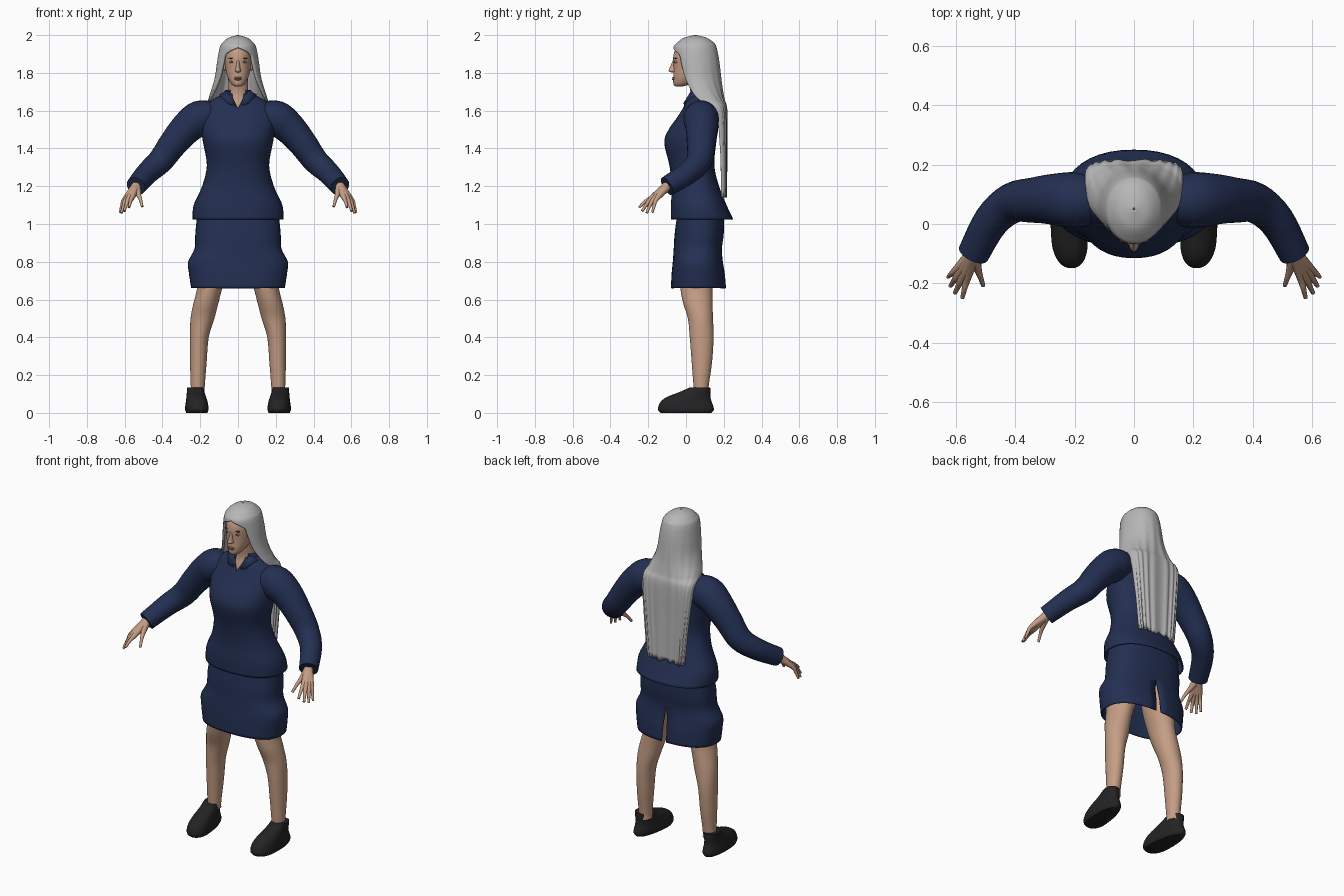
import bpy, bmesh, math, random
from mathutils import Vector

random.seed(4)
if "Cube" in bpy.data.objects:
    bpy.data.objects.remove(bpy.data.objects["Cube"], do_unlink=True)


def material(name, r, g, b):
    m = bpy.data.materials.new(name)
    m.use_nodes = True
    m.diffuse_color = (r, g, b, 1)
    node = m.node_tree.nodes["Principled BSDF"]
    node.inputs["Base Color"].default_value = (r, g, b, 1)
    node.inputs["Roughness"].default_value = 0.8
    return m


NAVY = material("navy cloth", 0.017, 0.029, 0.085)
SKIN = material("skin", 0.56, 0.34, 0.235)
HAIR = material("silver hair", 0.47, 0.47, 0.47)
SHOE = material("black leather", 0.017, 0.017, 0.017)
LIP = material("lip", 0.40, 0.17, 0.13)
WHITE = material("eye white", 0.6, 0.56, 0.52)
BROWN = material("dark brown", 0.06, 0.035, 0.025)


def spline(rows, n):
    """Catmull-Rom interpolation of rows of numbers."""
    out = []
    for i in range(len(rows) - 1):
        a, b, c, d = (rows[max(i - 1, 0)], rows[i], rows[i + 1], rows[min(i + 2, len(rows) - 1)])
        for k in range(n):
            t = k / n
            out.append([q + t * (r - p) / 2 + t * t * (p - 2.5 * q + 2 * r - s / 2)
                        + t ** 3 * (1.5 * (q - r) + (s - p) / 2) for p, q, r, s in zip(a, b, c, d)])
    return out + [list(rows[-1])]


def power(v, p):
    return math.copysign(abs(v) ** p, v)


def ring(z, hw, yf, ym, yb, gap=0, p=1, cx=0, start=0, n=40):
    """Horizontal outline, open by gap degrees each side of its start angle."""
    g = math.radians(max(gap, 0))
    pts = []
    for k in range(n + 1):
        a = start + g + (2 * math.pi - 2 * g) * k / n
        c = math.cos(a)
        depth = ym - yf if c > 0 else yb - ym
        pts.append(Vector((cx + hw * power(math.sin(a), p), ym - depth * power(c, p), z)))
    return pts


def finish(name, bm, mat, mirror=False, thick=0):
    me = bpy.data.meshes.new(name)
    bm.to_mesh(me)
    bm.free()
    ob = bpy.data.objects.new(name, me)
    bpy.context.collection.objects.link(ob)
    me.materials.append(mat)
    bpy.ops.object.select_all(action='DESELECT')
    ob.select_set(True)
    bpy.context.view_layer.objects.active = ob
    bpy.ops.object.shade_smooth_by_angle(angle=math.radians(50))
    if thick:
        mod = ob.modifiers.new("thickness", 'SOLIDIFY')
        mod.thickness, mod.offset = thick, -1
    if mirror:
        ob.modifiers.new("mirror", 'MIRROR').use_mirror_merge = False
    return ob


def loft(name, rings, mat, closed=True, **options):
    bm = bmesh.new()
    rows = [[bm.verts.new(p) for p in r] for r in rings]
    for lo, hi in zip(rows, rows[1:]):
        for j in range(len(lo) - 1):
            bm.faces.new((lo[j], lo[j + 1], hi[j + 1], hi[j]))
    if closed:
        bm.faces.new(rows[0][:-1][::-1])
        bm.faces.new(rows[-1][:-1])
    bmesh.ops.remove_doubles(bm, verts=bm.verts, dist=0.00005)
    if closed:
        bmesh.ops.recalc_face_normals(bm, faces=bm.faces)
    return finish(name, bm, mat, **options)


def body(name, rows, mat, n=4, closed=True, start=0, p=1, **options):
    rings = [ring(*r[:5], gap=r[5] if len(r) > 5 else 0, p=p, start=start) for r in spline(rows, n)]
    return loft(name, rings, mat, closed, **options)


def tube(name, path, mat, sides=16, n=4):
    """Round limb along points of x, y, z, radius; mirrored to the other side."""
    pts = spline(path, n)
    rings = []
    for i, q in enumerate(pts):
        d = Vector(pts[min(i + 1, len(pts) - 1)][:3]) - Vector(pts[max(i - 1, 0)][:3])
        rot = d.to_track_quat('Z', 'Y')
        rings.append([Vector(q[:3]) + rot @ Vector((math.cos(a) * q[3], math.sin(a) * q[3], 0))
                      for a in (2 * math.pi * k / sides for k in range(sides + 1))])
    return loft(name, rings, mat, mirror=True)


def ellipsoid(name, centre, size, mat, mirror=False):
    bm = bmesh.new()
    bmesh.ops.create_uvsphere(bm, u_segments=16, v_segments=10, radius=1)
    bmesh.ops.scale(bm, vec=size, verts=bm.verts)
    bmesh.ops.translate(bm, vec=centre, verts=bm.verts)
    return finish(name, bm, mat, mirror=mirror)


# Jacket: z, half width, front, middle, back, neck opening
body("jacket", [
    (1.025, .24, -.08, .08, .25, 0), (1.1, .235, -.08, .08, .215, 0),
    (1.2, .19, -.075, .07, .175, 0), (1.31, .165, -.088, .05, .15, 0),
    (1.43, .185, -.115, .05, .16, 0), (1.5, .195, -.092, .06, .17, 0),
    (1.56, .2, -.05, .07, .172, 0), (1.61, .19, -.018, .08, .165, 0),
    (1.65, .15, 0, .08, .15, 6), (1.675, .105, .015, .075, .14, 14),
    (1.69, .075, .022, .075, .125, 22)], NAVY, closed=False, p=.9, thick=.006)
body("collar_band", [(1.66, .095, .005, .075, .14, 35), (1.685, .08, .015, .075, .135, 35),
                     (1.71, .067, .025, .075, .13, 38)], NAVY, closed=False, thick=.006)
bm = bmesh.new()
bm.faces.new([bm.verts.new(p) for p in
              ((.056, .03, 1.71), (.01, -.008, 1.625), (.055, -.014, 1.64), (.1, .045, 1.685))])
finish("collar_flaps", bm, NAVY, mirror=True, thick=.006)
tube("sleeves", [(.12, .08, 1.57, .075), (.2, .08, 1.56, .094), (.27, .083, 1.51, .086),
                 (.34, .08, 1.43, .076), (.41, .07, 1.335, .068), (.48, .01, 1.27, .06),
                 (.54, -.1, 1.2, .053)], NAVY, sides=24)

# Skirt with a slit at the back
body("skirt", [
    (.66, .248, -.08, .06, .212, 2), (.74, .26, -.076, .06, .205, 1.5),
    (.8, .264, -.07, .06, .195, 1), (.87, .23, -.065, .07, .19, 0),
    (.95, .226, -.06, .075, .2, 0), (1.06, .215, -.045, .08, .2, 0)],
    NAVY, closed=False, start=math.pi, p=.82, thick=.006)

# Legs: z, half width, front, middle, back, centre x
legs = [(.1, .036, .045, .08, .12, .213), (.14, .037, .04, .08, .12, .213),
        (.27, .044, .03, .085, .138, .21), (.4, .05, .02, .085, .146, .205),
        (.5, .063, .01, .08, .143, .188), (.58, .066, -.015, .065, .14, .17),
        (.66, .067, -.03, .055, .14, .15), (.78, .085, -.04, .055, .15, .128),
        (.9, .09, -.04, .06, .15, .12)]
loft("legs", [ring(*r[:5], cx=r[5]) for r in spline(legs, 4)], SKIN, mirror=True)

# Shoes, toes turned slightly inward
shoe = [(0, .054, -.135, -.05, .135), (.015, .06, -.148, -.05, .147), (.035, .06, -.146, -.05, .145),
        (.06, .056, -.133, -.04, .135), (.085, .051, -.1, 0, .13),
        (.11, .046, -.035, .05, .13), (.135, .043, .02, .08, .128)]
rings = [ring(*r, p=.9, cx=.221) for r in spline(shoe, 3)]
for r in rings:
    for v in r:
        v.x += .07 * v.y
loft("shoes", rings, SHOE, mirror=True)

# Hands: each finger runs from the wrist so together they form the palm
wrist = (.54, -.1, 1.2, .026)
fingers = {
    "index_fingers": ((.562, -.183, 1.138, .014), (.577, -.248, 1.088, .007)),
    "middle_fingers": ((.578, -.182, 1.132, .015), (.602, -.232, 1.068, .007)),
    "ring_fingers": ((.592, -.172, 1.128, .014), (.617, -.208, 1.058, .007)),
    "little_fingers": ((.602, -.157, 1.13, .012), (.625, -.178, 1.06, .006)),
    "thumbs": ((.526, -.15, 1.155, .014), (.507, -.207, 1.092, .007))}
for name, (knuckle, tip) in fingers.items():
    middle = [(a + b) / 2 for a, b in zip(knuckle, tip)]
    middle[2] += .006
    middle[3] = .0095
    tube(name, [wrist, knuckle, middle, tip], SKIN, sides=10)

# Neck and head
body("neck", [(1.55, .09, .01, .08, .13), (1.61, .08, .005, .08, .13), (1.67, .058, .022, .075, .12),
              (1.72, .054, .02, .07, .12), (1.79, .054, 0, .06, .12)], SKIN)
body("head", [
    (1.728, .016, -.055, -.04, -.02), (1.742, .036, -.067, -.02, .03),
    (1.78, .056, -.067, 0, .1), (1.83, .067, -.066, .02, .13),
    (1.88, .072, -.068, .03, .14), (1.92, .07, -.058, .04, .145),
    (1.96, .055, -.03, .05, .13), (1.985, .02, .02, .05, .09)], SKIN)
body("nose", [(1.803, .008, -.078, -.062, -.05), (1.81, .017, -.092, -.062, -.05),
              (1.825, .012, -.087, -.062, -.05), (1.865, .007, -.07, -.06, -.05)], SKIN, n=3)
ellipsoid("upper_lip", (0, -.065, 1.774), (.022, .009, .005), LIP)
ellipsoid("lower_lip", (0, -.064, 1.766), (.019, .01, .006), LIP)
ellipsoid("eyes", (.033, -.052, 1.857), (.014, .01, .006), WHITE, mirror=True)
ellipsoid("irises", (.033, -.059, 1.857), (.0055, .0045, .0055), BROWN, mirror=True)
ellipsoid("eyebrows", (.034, -.055, 1.877), (.017, .008, .0025), BROWN, mirror=True)
ellipsoid("ears", (.07, .03, 1.84), (.012, .02, .03), SKIN, mirror=True)

# Hair: z, half width, front, middle, back, face opening, squareness
hair = [
    (1.15, .125, .14, .185, .214, 90, .6), (1.4, .148, .14, .18, .215, 90, .6),
    (1.6, .165, .1, .16, .216, 88, .65), (1.66, .157, 0, .1, .203, 75, .8),
    (1.72, .138, -.03, .07, .193, 62, .95), (1.78, .122, -.05, .055, .186, 54, 1),
    (1.85, .112, -.06, .05, .178, 47, 1), (1.9, .104, -.066, .05, .17, 40, 1),
    (1.936, .096, -.066, .05, .161, 0, 1), (1.957, .085, -.05, .05, .15, 0, 1),
    (1.985, .052, -.012, .05, .112, 0, 1), (2.0, .004, .045, .05, .055, 0, 1)]
rings = [ring(*r, n=64) for r in spline(hair, 6)]
for r in rings:
    strength = min(1, max(0, (1.93 - r[0].z) / .4)) * .004
    for k, v in enumerate(r):
        v.y += strength * math.sin(k * 1.1) * math.sin(math.pi * k / 64)
for v in rings[0]:
    v.z += random.uniform(-.012, .012)
loft("long_hair", rings, HAIR, closed=False, thick=.014)
